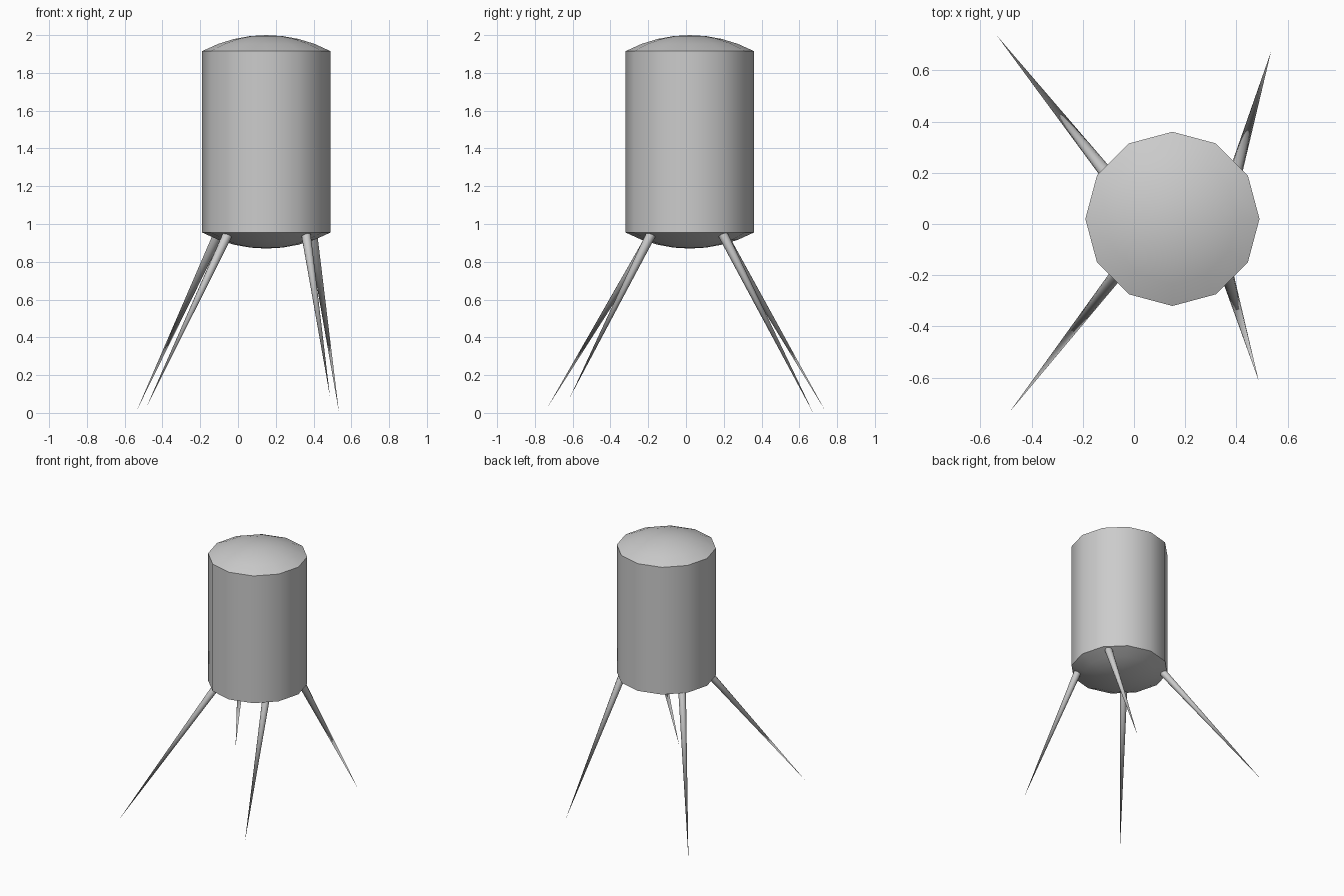
import bpy, bmesh
from math import sqrt, cos, sin, tau
from mathutils import Vector

if "Cube" in bpy.data.objects:
    bpy.data.objects.remove(bpy.data.objects["Cube"])

CX, CY, R = 0.15, 0.02, 0.34      # tank centre and radius
LOW, HIGH, RISE = 0.955, 1.915, 0.085
SIDES, RINGS = 12, 4


def finish(name, bm, angle):
    bmesh.ops.recalc_face_normals(bm, faces=bm.faces)
    mesh = bpy.data.meshes.new(name)
    bm.to_mesh(mesh)
    bm.free()
    ob = bpy.data.objects.new(name, mesh)
    bpy.context.collection.objects.link(ob)
    bpy.ops.object.select_all(action='DESELECT')
    ob.select_set(True)
    bpy.context.view_layer.objects.active = ob
    bpy.ops.object.shade_smooth_by_angle(angle=angle)
    return ob


def lathe(bm, profile, sides):
    """Revolve (radius, z) points about z; zero radius makes a pole."""
    rings = []
    for r, z in profile:
        n = sides if r > 1e-6 else 1
        rings.append([bm.verts.new((r * cos(tau * i / sides), r * sin(tau * i / sides), z))
                      for i in range(n)])
    for a, b in zip(rings, rings[1:]):
        for i in range(sides):
            j = (i + 1) % sides
            quad = [a[i % len(a)], a[j % len(a)], b[j % len(b)], b[i % len(b)]]
            bm.faces.new(list(dict.fromkeys(quad)))


# Tank: twelve-sided drum with shallow spherical caps
ball = (R * R + RISE * RISE) / (2 * RISE)
cap = []
for k in range(RINGS + 1):
    r = R * k / RINGS
    cap.append((r, sqrt(ball * ball - r * r) - (ball - RISE)))
profile = [(r, LOW - h) for r, h in cap] + [(r, HIGH + h) for r, h in reversed(cap)]
bm = bmesh.new()
lathe(bm, profile, SIDES)
bmesh.ops.translate(bm, verts=bm.verts, vec=(CX, CY, 0))
finish("tank", bm, 0.6)


# Legs: splayed cones tapering to a point at the foot
def leg(name, top, foot, radius=0.026):
    top, foot = Vector(top), Vector(foot)
    axis = top - foot
    bm = bmesh.new()
    lathe(bm, [(0, 0), (radius, axis.length), (0, axis.length)], 10)
    bmesh.ops.rotate(bm, verts=bm.verts, cent=(0, 0, 0),
                     matrix=axis.to_track_quat('Z', 'Y').to_matrix())
    bmesh.ops.translate(bm, verts=bm.verts, vec=foot)
    finish(name, bm, 0.9)


leg("front_left_leg", (-0.055, -0.18, 0.945), (-0.485, -0.733, 0.03))
leg("front_right_leg", (0.36, -0.185, 0.945), (0.487, -0.613, 0.085))
leg("back_left_leg", (-0.105, 0.195, 0.945), (-0.535, 0.735, 0.015))
leg("back_right_leg", (0.395, 0.195, 0.945), (0.535, 0.673, 0.0))
